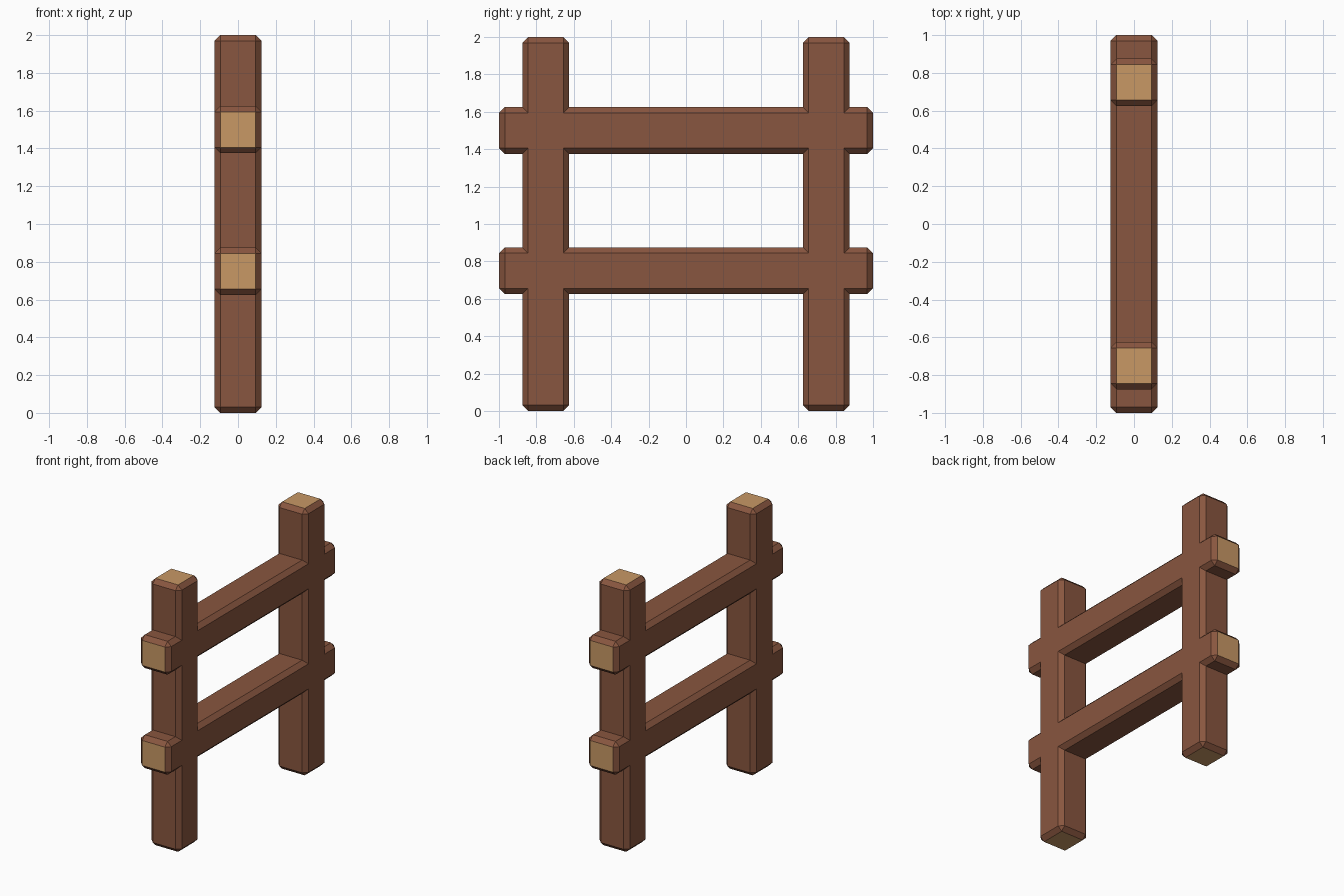
import bpy, bmesh
from mathutils import Vector

if "Cube" in bpy.data.objects:
    bpy.data.objects.remove(bpy.data.objects["Cube"])

THICK = 0.25       # beam section
CHAMFER = 0.03125  # chamfer on every beam edge


def make_material(name, rgb):
    mat = bpy.data.materials.new(name)
    mat.diffuse_color = (*rgb, 1.0)
    mat.use_nodes = True
    mat.node_tree.nodes["Principled BSDF"].inputs["Base Color"].default_value = mat.diffuse_color
    return mat


bark = make_material("brown wood", (0.25, 0.093, 0.05))
cut = make_material("tan cut end", (0.578, 0.314, 0.130))


def beam(name, centre, axis):
    """Chamfered 2 unit long beam along axis 1 (y) or 2 (z), with tan ends."""
    size = [THICK] * 3
    size[axis] = 2.0
    bm = bmesh.new()
    bmesh.ops.create_cube(bm, size=1.0)
    bmesh.ops.scale(bm, vec=Vector(size), verts=bm.verts)
    bmesh.ops.bevel(bm, geom=bm.edges[:], offset=CHAMFER, offset_type='OFFSET',
                    segments=1, affect='EDGES', profile=0.5)
    bmesh.ops.translate(bm, vec=Vector(centre), verts=bm.verts)
    bm.normal_update()
    for f in bm.faces:
        f.material_index = 1 if abs(f.normal[axis]) > 0.99 else 0
    me = bpy.data.meshes.new(name)
    bm.to_mesh(me)
    bm.free()
    me.materials.append(bark)
    me.materials.append(cut)
    ob = bpy.data.objects.new(name, me)
    bpy.context.collection.objects.link(ob)
    return ob


# Rails and posts
fence = beam("fence_frame", (0, 0, 1.5), 1)
parts = [beam("front_post", (0, -0.75, 1), 2),
         beam("back_post", (0, 0.75, 1), 2),
         beam("lower_rail", (0, 0, 0.75), 1)]

# Join the crossing beams into one clean surface
bpy.context.view_layer.objects.active = fence
for part in parts:
    mod = fence.modifiers.new("join", 'BOOLEAN')
    mod.operation = 'UNION'
    mod.solver = 'EXACT'
    mod.object = part
    bpy.ops.object.modifier_apply(modifier=mod.name)
    bpy.data.objects.remove(part)
